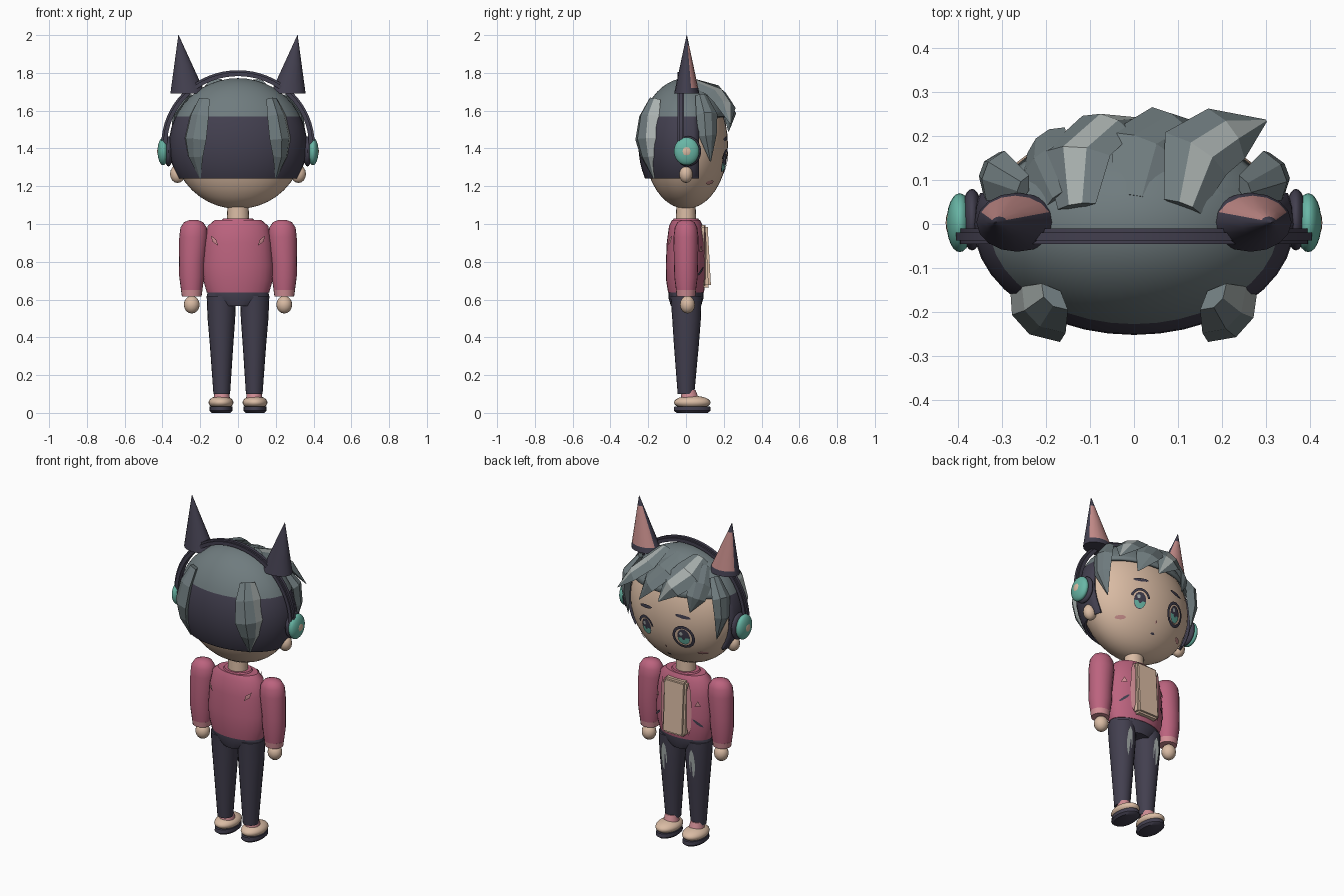
import bpy, bmesh, math
from mathutils import Vector, Matrix

cube = bpy.data.objects.get("Cube")
if cube:
    bpy.data.objects.remove(cube, do_unlink=True)


def material(name, rgb):
    m = bpy.data.materials.new(name)
    m.use_nodes = True
    m.diffuse_color = (*rgb, 1)
    m.node_tree.nodes["Principled BSDF"].inputs["Base Color"].default_value = (*rgb, 1)
    return m


SKIN = material("warm skin", (0.70, 0.50, 0.37))
DARK = material("dark navy", (0.055, 0.05, 0.078))
GREY = material("slate grey", (0.16, 0.20, 0.21))
LIGHT = material("light grey", (0.40, 0.44, 0.43))
ROSE = material("rose jacket", (0.50, 0.125, 0.21))
PINK = material("light pink", (0.64, 0.27, 0.30))
INNER = material("dusty pink", (0.53, 0.25, 0.24))
TEAL = material("teal", (0.14, 0.47, 0.38))

HEAD = Vector((0, 0, 1.42))
HEAD_R = Vector((0.345, 0.222, 0.34))


def finish(name, bm, mats, smooth=True, normals=True):
    if normals:
        bmesh.ops.recalc_face_normals(bm, faces=bm.faces)
    me = bpy.data.meshes.new(name)
    bm.to_mesh(me)
    bm.free()
    for m in mats:
        me.materials.append(m)
    ob = bpy.data.objects.new(name, me)
    bpy.context.collection.objects.link(ob)
    bpy.ops.object.select_all(action="DESELECT")
    ob.select_set(True)
    bpy.context.view_layer.objects.active = ob
    if smooth:
        bpy.ops.object.shade_smooth_by_angle(angle=math.radians(40))
    return ob


def ball(name, centre, radii, mat, segs=24):
    bm = bmesh.new()
    mtx = Matrix.Translation(centre) @ Matrix.Diagonal((*radii, 1))
    bmesh.ops.create_uvsphere(bm, u_segments=segs, v_segments=segs // 2, radius=1, matrix=mtx)
    return finish(name, bm, [mat])


def skin_rings(name, rings, mats, rule=None, smooth=True):
    """Bridge equal closed rings, cap both ends, and colour faces by rule(face, row, column)."""
    bm = bmesh.new()
    vs = [[bm.verts.new(p) for p in r] for r in rings]
    n = len(rings[0])
    made = []
    for i in range(len(vs) - 1):
        for j in range(n):
            k = (j + 1) % n
            made.append((bm.faces.new((vs[i][j], vs[i][k], vs[i + 1][k], vs[i + 1][j])), i, j))
    bm.faces.new(vs[0])
    bm.faces.new(vs[-1])
    bmesh.ops.recalc_face_normals(bm, faces=bm.faces)
    if rule:
        for f, i, j in made:
            f.material_index = rule(f, i, j)
    return finish(name, bm, mats, smooth)


def loft(name, sections, mats, rule=None, n=20):
    """Stack ellipses given as (cx, cy, z, rx, ry)."""
    rings = [[(cx + rx * math.cos(math.tau * j / n), cy + ry * math.sin(math.tau * j / n), z)
              for j in range(n)] for cx, cy, z, rx, ry in sections]
    return skin_rings(name, rings, mats, rule)


def lock(name, path, width, depth, shine):
    """Faceted hair blade along a path; facet column `shine` is lighter."""
    pts = [Vector(p) for p in path]
    scale = [0.55, 1, 0.85, 0.04] if len(pts) == 4 else [0.5, 0.85, 1, 0.7, 0.04]
    rings = []
    for i, p in enumerate(pts):
        t = (pts[min(i + 1, len(pts) - 1)] - pts[max(i - 1, 0)]).normalized()
        out = p - HEAD
        out = (out - t * out.dot(t)).normalized()
        b = t.cross(out)
        w, d = width * scale[i], depth * scale[i]
        rings.append([p + b * w, p + out * d + b * w * 0.4, p + out * d - b * w * 0.3,
                      p - b * w, p - out * d])
    skin_rings(name, rings, [GREY, LIGHT], lambda f, i, j: int(j == shine), smooth=False)


def face_y(x, z):
    k = 1 - (x / HEAD_R.x) ** 2 - ((z - HEAD.z) / HEAD_R.z) ** 2
    return HEAD_R.y * math.sqrt(max(k, 0))


def torso_y(x, z):
    return 0.105 * math.sqrt(max(1 - (x / 0.185) ** 2, 0))


def patch(name, cx, cz, rx, rz, mat, lift=0.005, inner=0.01, a0=0, a1=math.tau,
          tilt=0, surf=face_y, sign=1, n=16):
    """Thin curved plate hugging a surface: an elliptic ring, disc or arc."""
    bm = bmesh.new()
    rows = []
    for r in (inner, (inner + 1) / 2, 1):
        row = []
        for i in range(n + 1):
            a = a0 + (a1 - a0) * i / n
            u, v = r * rx * math.cos(a), r * rz * math.sin(a)
            x = cx + u * math.cos(tilt) - v * math.sin(tilt)
            z = cz + u * math.sin(tilt) + v * math.cos(tilt)
            row.append(bm.verts.new((x, sign * (surf(x, z) + lift), z)))
        rows.append(row)
    for p, q in zip(rows, rows[1:]):
        for i in range(n):
            loop = (p[i], p[i + 1], q[i + 1], q[i])
            bm.faces.new(loop if sign > 0 else loop[::-1])
    finish(name, bm, [mat], normals=False)


# Head, nose, mouth
ball("head", HEAD, HEAD_R, SKIN, 40)
patch("nose", 0, 1.235, 0.006, 0.009, INNER, 0.006, n=8)
patch("mouth", 0, 1.175, 0.014, 0.006, DARK, 0.006, n=8)

# Hair shell: grey crown, dark back, open face
bm = bmesh.new()
bmesh.ops.create_uvsphere(bm, u_segments=40, v_segments=24, radius=1,
                          matrix=Matrix.Translation(HEAD) @ Matrix.Diagonal((0.365, 0.252, 0.352, 1)))
for co, no in (((0, 0, 1.57), (0, 0, 1)), ((0, 0, 1.24), (0, 0, 1)), ((0, 0.07, 0), (0, 1, 0))):
    bmesh.ops.bisect_plane(bm, geom=bm.verts[:] + bm.edges[:] + bm.faces[:], plane_co=co, plane_no=no)
gone = []
for f in bm.faces:
    c = f.calc_center_median()
    f.material_index = int(c.z < 1.57)
    if c.z < 1.24 or (c.z < 1.57 and c.y > 0.07):
        gone.append(f)
bmesh.ops.delete(bm, geom=gone, context="FACES")
hair = finish("hair_cap", bm, [GREY, DARK])
thick = hair.modifiers.new("thickness", "SOLIDIFY")
thick.thickness = 0.015

# Swept fringe
lock("fringe_right", [(-0.13, 0.04, 1.75), (-0.13, 0.16, 1.70), (-0.06, 0.225, 1.63), (0.02, 0.24, 1.52)], 0.085, 0.025, 1)
lock("fringe_middle", [(0.0, 0.06, 1.75), (0.02, 0.18, 1.69), (0.09, 0.225, 1.61), (0.16, 0.225, 1.49)], 0.08, 0.022, 5)
lock("fringe_left", [(0.11, 0.04, 1.75), (0.14, 0.16, 1.69), (0.21, 0.205, 1.63), (0.30, 0.235, 1.53)], 0.085, 0.028, 1)
lock("fringe_outer", [(-0.17, 0.06, 1.72), (-0.20, 0.15, 1.65), (-0.20, 0.19, 1.58), (-0.17, 0.205, 1.49)], 0.065, 0.02, 5)

for s, side in ((1, "left"), (-1, "right")):
    # Side and back hair locks
    lock(side + "_side_lock", [(s * 0.25, 0.08, 1.68), (s * 0.315, 0.11, 1.58), (s * 0.325, 0.115, 1.47),
                               (s * 0.30, 0.13, 1.33)], 0.06, 0.028, 5)
    lock(side + "_back_lock", [(s * 0.18, -0.165, 1.66), (s * 0.205, -0.195, 1.57), (s * 0.225, -0.205, 1.45),
                               (s * 0.225, -0.195, 1.36), (s * 0.20, -0.17, 1.24)], 0.085, 0.04, 0 if s < 0 else 2)

    # Ears, headphone cups
    ball(side + "_ear", (s * 0.32, 0, 1.265), (0.04, 0.036, 0.048), SKIN, 16)
    ball(side + "_ear_pad", (s * 0.368, 0.01, 1.385), (0.025, 0.07, 0.08), DARK)
    ball(side + "_ear_cup", (s * 0.396, 0.003, 1.385), (0.03, 0.067, 0.074), TEAL)
    ball(side + "_cup_centre", (s * 0.411, 0.003, 1.385), (0.017, 0.036, 0.038), SKIN, 16)

    # Pointed animal ear with a pink inner face
    loft(side + "_cat_ear", [(s * (0.265 + 0.05 * k), 0.004, 1.69 + 0.31 * k, 0.092 * (1 - k) + 0.001, 0.066 * (1 - k) + 0.001)
                             for k in (0, 0.1, 0.5, 0.82, 1)], [DARK, INNER],
         lambda f, i, j: int(f.normal.y > 0.5 and i in (1, 2)), n=16)

    # Eyes, brows, blush
    ex = s * 0.125
    if s < 0:
        patch("right_eye_outline", ex, 1.325, 0.064, 0.073, DARK, 0.008, 0.76)
    else:
        patch("left_lash", ex, 1.325, 0.06, 0.072, DARK, 0.008, 0.78, 0.3, math.pi - 0.3)
    patch(side + "_iris", ex, 1.325, 0.036, 0.05, DARK, 0.005)
    patch(side + "_iris_glow", ex, 1.32, 0.033, 0.042, TEAL, 0.008, 0.3, math.pi, math.tau)
    patch(side + "_eye_shine", ex + 0.012, 1.345, 0.01, 0.012, LIGHT, 0.008, n=8)
    patch(side + "_brow", ex, 1.452, 0.048, 0.011, DARK, 0.006, tilt=-s * 0.12, n=8)
    patch(side + "_blush", s * 0.205, 1.22, 0.026, 0.011, INNER, 0.006, n=10)

    # Arm, cuff, hand
    loft(side + "_sleeve", [(s * x, y, z, rx, ry) for x, y, z, rx, ry in (
        (0.235, 0, 1.022, 0.02, 0.02), (0.235, 0, 1.01, 0.05, 0.045), (0.235, 0, 0.98, 0.07, 0.06),
        (0.236, 0, 0.93, 0.075, 0.066), (0.244, 0, 0.80, 0.068, 0.064), (0.245, 0, 0.72, 0.066, 0.062),
        (0.245, 0, 0.645, 0.056, 0.052))], [ROSE])
    loft(side + "_cuff", [(s * 0.245, 0, 0.65, 0.057, 0.053), (s * 0.245, 0, 0.617, 0.052, 0.049)], [PINK])
    ball(side + "_hand", (s * 0.245, 0.008, 0.573, ), (0.042, 0.04, 0.047), SKIN, 16)

    # Trouser leg and thigh patch
    loft(side + "_trouser_leg", [(s * 0.088, 0, 0.62, 0.078, 0.082), (s * 0.088, 0.003, 0.5, 0.073, 0.076),
                                 (s * 0.087, 0.002, 0.36, 0.062, 0.066), (s * 0.086, 0, 0.1, 0.044, 0.044)], [DARK])
    patch(side + "_thigh_patch", s * 0.095, 0.49, 0.02, 0.09, LIGHT, 0.004, n=8,
          surf=lambda x, z: 0.062 + 0.09 * (z - 0.36))

    # Sock, shoe, sole
    loft(side + "_sock", [(s * 0.086, 0.015, 0.12, 0.036, 0.036), (s * 0.086, 0.02, 0.07, 0.045, 0.05)], [PINK])
    ball(side + "_shoe", (s * 0.09, 0.033, 0.055), (0.066, 0.097, 0.036), SKIN)
    loft(side + "_sole", [(s * 0.09, 0.033, 0.0, 0.05, 0.082), (s * 0.09, 0.033, 0.012, 0.062, 0.098),
                          (s * 0.09, 0.033, 0.034, 0.06, 0.095)], [DARK])

    # Jacket trims: back flash, chest tab, slanted pocket, lapel
    patch(side + "_back_flash", s * 0.125, 0.912, 0.034, 0.011, PINK, 0.008, tilt=s * 0.95, surf=torso_y, sign=-1, n=4)
    patch(side + "_chest_tab", s * 0.135, 0.865, 0.018, 0.022, PINK, 0.008, surf=torso_y, n=3,
          a0=math.pi / 2, a1=math.pi / 2 + math.tau)
    patch(side + "_pocket", s * 0.135, 0.75, 0.035, 0.007, DARK, 0.008, tilt=-s * 0.75, surf=torso_y, n=8)
    patch(side + "_lapel", s * 0.088, 0.83, 0.016, 0.16, PINK, 0.007, surf=torso_y, n=8)

# Headband, a double hoop from cup to cup
for name, y, r, hw in (("headband", -0.028, 0.39, 0.018), ("headband_ridge", -0.028, 0.4, 0.009)):
    rings = []
    for i in range(33):
        a = math.pi * i / 32
        rings.append([((r + dr) * math.cos(a), y + dy, 1.42 + (r - 0.012 + dr) * math.sin(a))
                      for dr, dy in ((-0.015, -hw), (0.006, -hw), (0.006, hw), (-0.015, hw))])
    skin_rings(name, rings, [DARK])

# Neck, collar, jacket, hips
loft("neck", [(0, 0, 0.99, 0.06, 0.055), (0, 0, 1.12, 0.055, 0.05)], [SKIN])
loft("collar", [(0, 0, 0.995, 0.105, 0.08), (0, 0, 1.028, 0.08, 0.066)], [ROSE])
loft("jacket", [(0, 0, 1.02, 0.125, 0.075), (0, 0, 0.99, 0.16, 0.09), (0, 0, 0.9, 0.178, 0.102),
                (0, 0, 0.78, 0.187, 0.107), (0, 0, 0.7, 0.183, 0.105), (0, 0, 0.637, 0.165, 0.095)], [ROSE], n=28)
loft("hips", [(0, 0, 0.645, 0.16, 0.092), (0, 0, 0.61, 0.166, 0.093), (0, 0, 0.565, 0.09, 0.08)], [DARK], n=28)

# Shirt front, a rounded slab in the jacket opening
bm = bmesh.new()
bmesh.ops.create_cube(bm, size=1, matrix=Matrix.Translation((0, 0.105, 0.83)) @ Matrix.Diagonal((0.15, 0.055, 0.33, 1)))
for v in bm.verts:
    if v.co.z > 0.9:
        v.co.y -= 0.018
bmesh.ops.bevel(bm, geom=bm.edges[:], offset=0.012, segments=2, affect="EDGES")
finish("shirt_front", bm, [SKIN])
